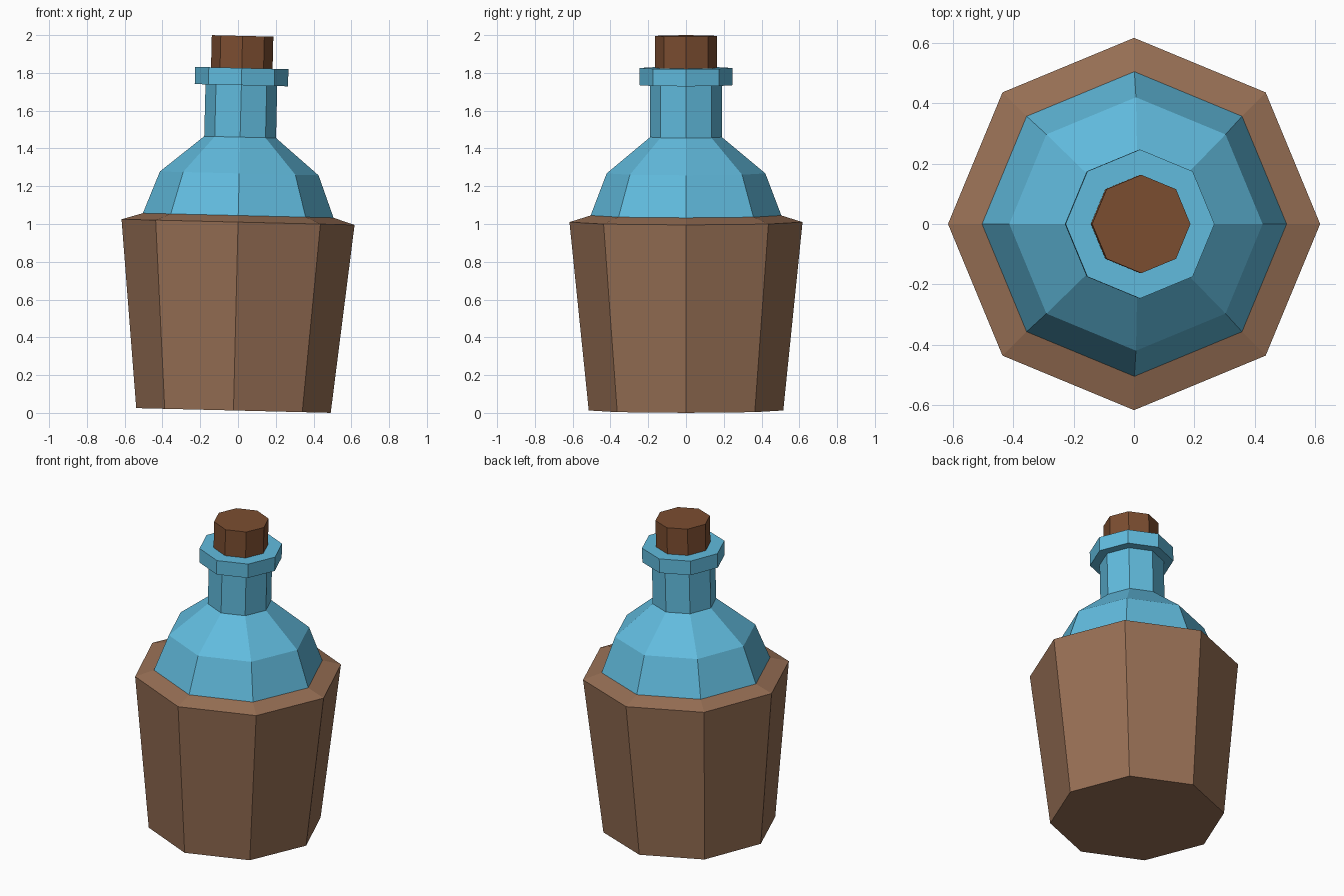
import bpy, bmesh
from math import cos, sin, pi

if "Cube" in bpy.data.objects:
    bpy.data.objects.remove(bpy.data.objects["Cube"])

SIDES = 8
PIVOT = 1.0      # height the bottle leans about
LEAN = 0.0243    # slight lean towards +x


def material(name, rgb):
    m = bpy.data.materials.new(name)
    m.diffuse_color = (*rgb, 1)
    m.use_nodes = True
    m.node_tree.nodes["Principled BSDF"].inputs["Base Color"].default_value = m.diffuse_color
    return m


def lathe(name, profile, mat, cap_bottom=False, cap_top=False):
    """Flat-faced octagonal lathe of (radius, height) points."""
    bm = bmesh.new()
    rings = [[bm.verts.new((r * cos(2 * pi * i / SIDES), r * sin(2 * pi * i / SIDES), z - PIVOT))
              for i in range(SIDES)] for r, z in profile]
    for a, b in zip(rings, rings[1:]):
        for i in range(SIDES):
            j = (i + 1) % SIDES
            bm.faces.new((a[i], a[j], b[j], b[i]))
    if cap_bottom:
        bm.faces.new(rings[0][::-1])
    if cap_top:
        bm.faces.new(rings[-1])
    mesh = bpy.data.meshes.new(name)
    bm.to_mesh(mesh)
    bm.free()
    mesh.materials.append(mat)
    ob = bpy.data.objects.new(name, mesh)
    ob.location.z = PIVOT
    ob.rotation_euler.y = LEAN
    bpy.context.collection.objects.link(ob)
    return ob


leather = material("leather", (0.31, 0.16, 0.09))
glass = material("glass", (0.12, 0.50, 0.73))
cork = material("cork", (0.20, 0.075, 0.03))

# Tapered wrap with a sloped rim
lathe("leather_wrap", [(0.515, 0.0125), (0.617, 1.01), (0.505, 1.045)],
      leather, cap_bottom=True)

# Shoulder, neck and lip, open where the stopper sits
lathe("glass_bottle", [(0.505, 1.045), (0.42, 1.268), (0.19, 1.46), (0.19, 1.735),
                       (0.247, 1.735), (0.247, 1.826), (0.163, 1.826)], glass)

# Stopper
lathe("cork_stopper", [(0.163, 1.826), (0.163, 1.996)], cork, cap_top=True)
